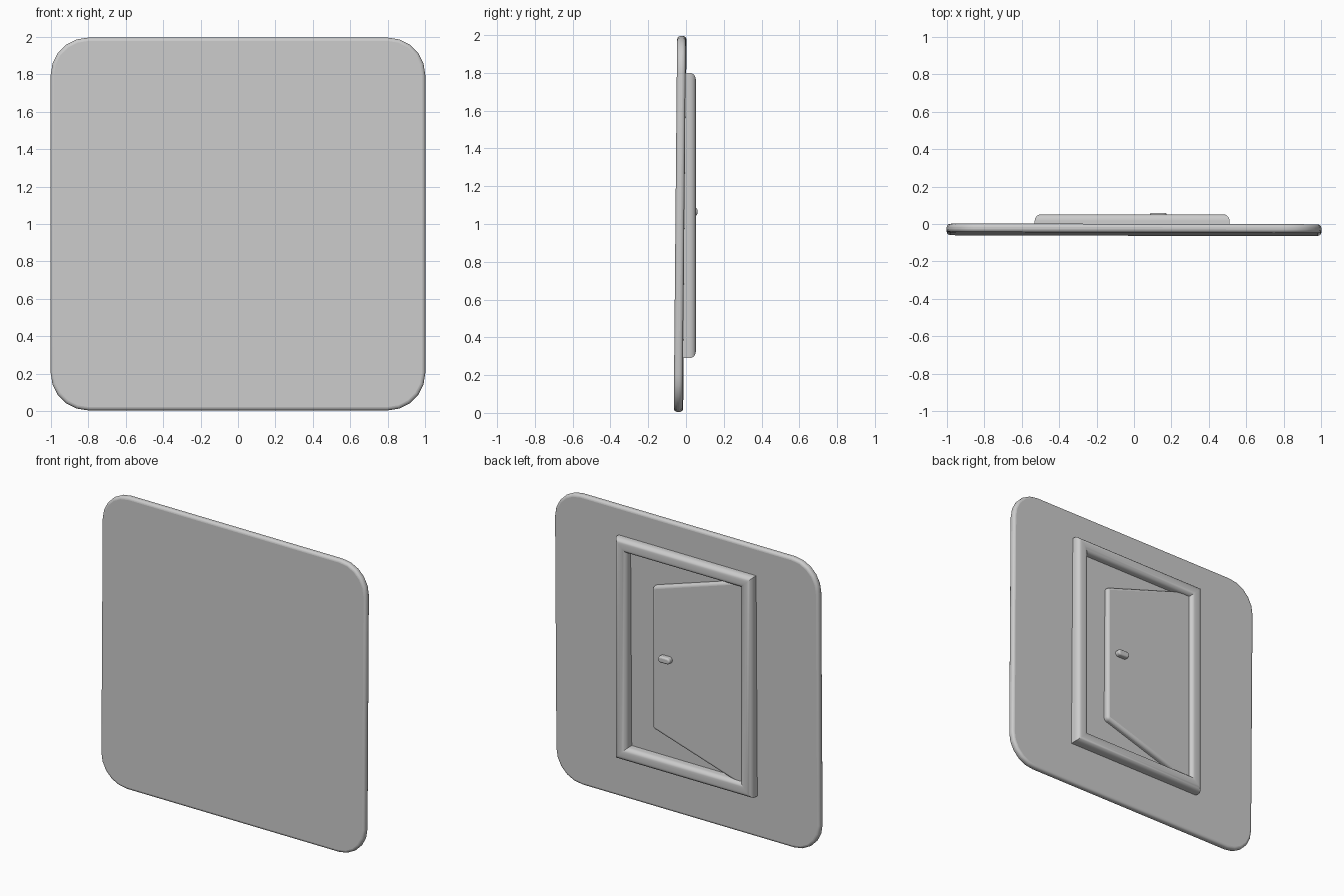
import bpy, bmesh, math
from mathutils import Vector

cube = bpy.data.objects.get("Cube")
if cube:
    bpy.data.objects.remove(cube, do_unlink=True)

grey = bpy.data.materials.new("plain grey")
grey.use_nodes = True
colour = (0.6, 0.6, 0.6, 1)
grey.diffuse_color = colour
grey.node_tree.nodes["Principled BSDF"].inputs["Base Color"].default_value = colour


def finish(name, bm, bevel=0, segments=4):
    """Turn a bmesh into a shaded object with rounded edges."""
    bmesh.ops.recalc_face_normals(bm, faces=bm.faces)
    mesh = bpy.data.meshes.new(name)
    bm.to_mesh(mesh)
    bm.free()
    mesh.materials.append(grey)
    obj = bpy.data.objects.new(name, mesh)
    bpy.context.collection.objects.link(obj)
    if bevel:
        mod = obj.modifiers.new("rounded edges", "BEVEL")
        mod.width = bevel
        mod.segments = segments
        mod.limit_method = "ANGLE"
        mod.angle_limit = math.radians(50)
    bpy.ops.object.select_all(action="DESELECT")
    obj.select_set(True)
    bpy.context.view_layer.objects.active = obj
    bpy.ops.object.shade_smooth_by_angle(angle=math.radians(35))
    return obj


def slab(name, outline, front, back, bevel, segments=4):
    """Extrude an (x, z) outline along y."""
    bm = bmesh.new()
    face = bm.faces.new([bm.verts.new((x, front, z)) for x, z in outline])
    extruded = bmesh.ops.extrude_face_region(bm, geom=[face])["geom"]
    verts = [v for v in extruded if isinstance(v, bmesh.types.BMVert)]
    bmesh.ops.translate(bm, verts=verts, vec=(0, back - front, 0))
    return finish(name, bm, bevel, segments)


def rounded_rect(half_w, half_h, radius, steps):
    points = []
    for corner, (sx, sz) in enumerate([(1, 1), (-1, 1), (-1, -1), (1, -1)]):
        for i in range(steps + 1):
            a = math.pi / 2 * (corner + i / steps)
            points.append((sx * (half_w - radius) + radius * math.cos(a),
                           sz * (half_h - radius) + radius * math.sin(a)))
    return points


# Backing plate, leaning very slightly
plate = slab("backing_plate", rounded_rect(1, 0.995, 0.2, 5), -0.023, 0.023, 0.018)
plate.location = (0, -0.031, 1)
plate.rotation_euler = (-0.009, 0, -0.002)

# Door frame: a rounded bar carried round four mitred corners
half_w, half_h, bar, depth, r = 0.52, 0.755, 0.09, 0.052, 0.034
profile = [(0, -0.03)]
for k in range(6):
    a = math.pi / 2 * k / 5
    profile.append((r - r * math.cos(a), depth - r + r * math.sin(a)))
profile += [(bar - inset, y) for inset, y in reversed(profile)]
bm = bmesh.new()
rings = [[bm.verts.new((-0.01 + sx * (half_w - d), y, 1.045 + sz * (half_h - d)))
          for d, y in profile]
         for sx, sz in [(1, 1), (-1, 1), (-1, -1), (1, -1)]]
n = len(profile)
for c in range(4):
    here, there = rings[c], rings[(c + 1) % 4]
    for i in range(n):
        j = (i + 1) % n
        bm.faces.new((here[i], here[j], there[j], there[i]))
finish("door_frame", bm)

# Half-open door, drawn as a tapering panel hinged in the frame
door = [(-0.48, 0.335), (0.24, 0.56), (0.24, 1.53), (-0.48, 1.76)]
slab("door_panel", door, -0.035, 0.025, 0.02)

# Door handle
handle = slab("door_handle", rounded_rect(0.045, 0.021, 0.02, 4), 0, 0.06, 0.015, 3)
handle.location = (0.13, 0, 1.065)
